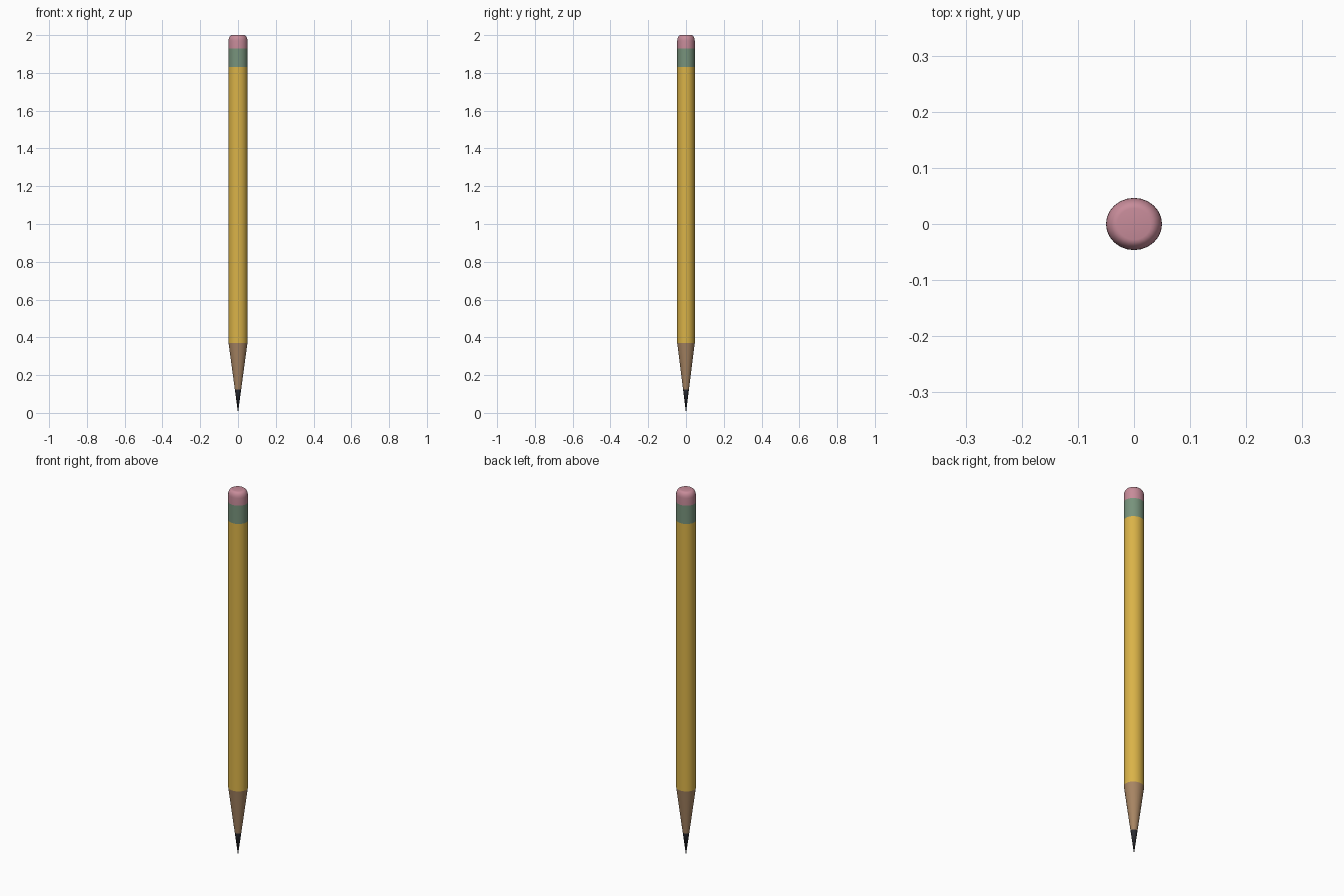
import bpy, bmesh, math

if "Cube" in bpy.data.objects:
    bpy.data.objects.remove(bpy.data.objects["Cube"])

SIDES = 24
RX, RY = 0.05, 0.0465


def material(name, rgb):
    m = bpy.data.materials.new(name)
    m.diffuse_color = (*rgb, 1)
    m.use_nodes = True
    m.node_tree.nodes["Principled BSDF"].inputs["Base Color"].default_value = m.diffuse_color
    return m


yellow = material("yellow paint", (0.70, 0.45, 0.065))
wood = material("bare wood", (0.39, 0.235, 0.125))
lead = material("dark graphite", (0.026, 0.027, 0.034))
green = material("green metal", (0.185, 0.29, 0.20))
pink = material("pink rubber", (0.57, 0.26, 0.32))


def lathe(name, profile, mat):
    """Closed solid of revolution from (relative radius, z) pairs, bottom to top."""
    bm = bmesh.new()
    rings = []
    for r, z in profile:
        if r == 0:
            rings.append([bm.verts.new((0, 0, z))])
        else:
            rings.append([bm.verts.new((RX * r * math.cos(a), RY * r * math.sin(a), z))
                          for a in (2 * math.pi * i / SIDES for i in range(SIDES))])
    for lo, hi in zip(rings, rings[1:]):
        for i in range(SIDES):
            j = (i + 1) % SIDES
            if len(lo) == 1:
                bm.faces.new((lo[0], hi[j], hi[i]))
            elif len(hi) == 1:
                bm.faces.new((lo[i], lo[j], hi[0]))
            else:
                bm.faces.new((lo[i], lo[j], hi[j], hi[i]))
    if len(rings[0]) > 1:
        bm.faces.new(rings[0][::-1])
    if len(rings[-1]) > 1:
        bm.faces.new(rings[-1])
    mesh = bpy.data.meshes.new(name)
    bm.to_mesh(mesh)
    bm.free()
    mesh.materials.append(mat)
    ob = bpy.data.objects.new(name, mesh)
    bpy.context.collection.objects.link(ob)
    bpy.ops.object.select_all(action='DESELECT')
    ob.select_set(True)
    bpy.context.view_layer.objects.active = ob
    bpy.ops.object.shade_smooth_by_angle(angle=math.radians(40))
    return ob


CONE_TOP, LEAD_TOP = 0.37, 0.125

# sharpened point
lathe("lead_tip", [(0, 0), (LEAD_TOP / CONE_TOP, LEAD_TOP)], lead)
lathe("wood_cone", [(LEAD_TOP / CONE_TOP, LEAD_TOP), (1, CONE_TOP)], wood)

# painted shaft and metal band
lathe("shaft", [(1, CONE_TOP), (1, 1.83)], yellow)
lathe("metal_band", [(1, 1.83), (1, 1.93)], green)

# eraser with a rounded top edge
ROUND_R, ROUND_H = 0.4, 0.03
dome = [(1 - ROUND_R + ROUND_R * math.cos(t), 2 - ROUND_H + ROUND_H * math.sin(t))
        for t in (math.pi / 2 * k / 6 for k in range(7))]
lathe("eraser", [(1, 1.93)] + dome + [(0, 2.0)], pink)
